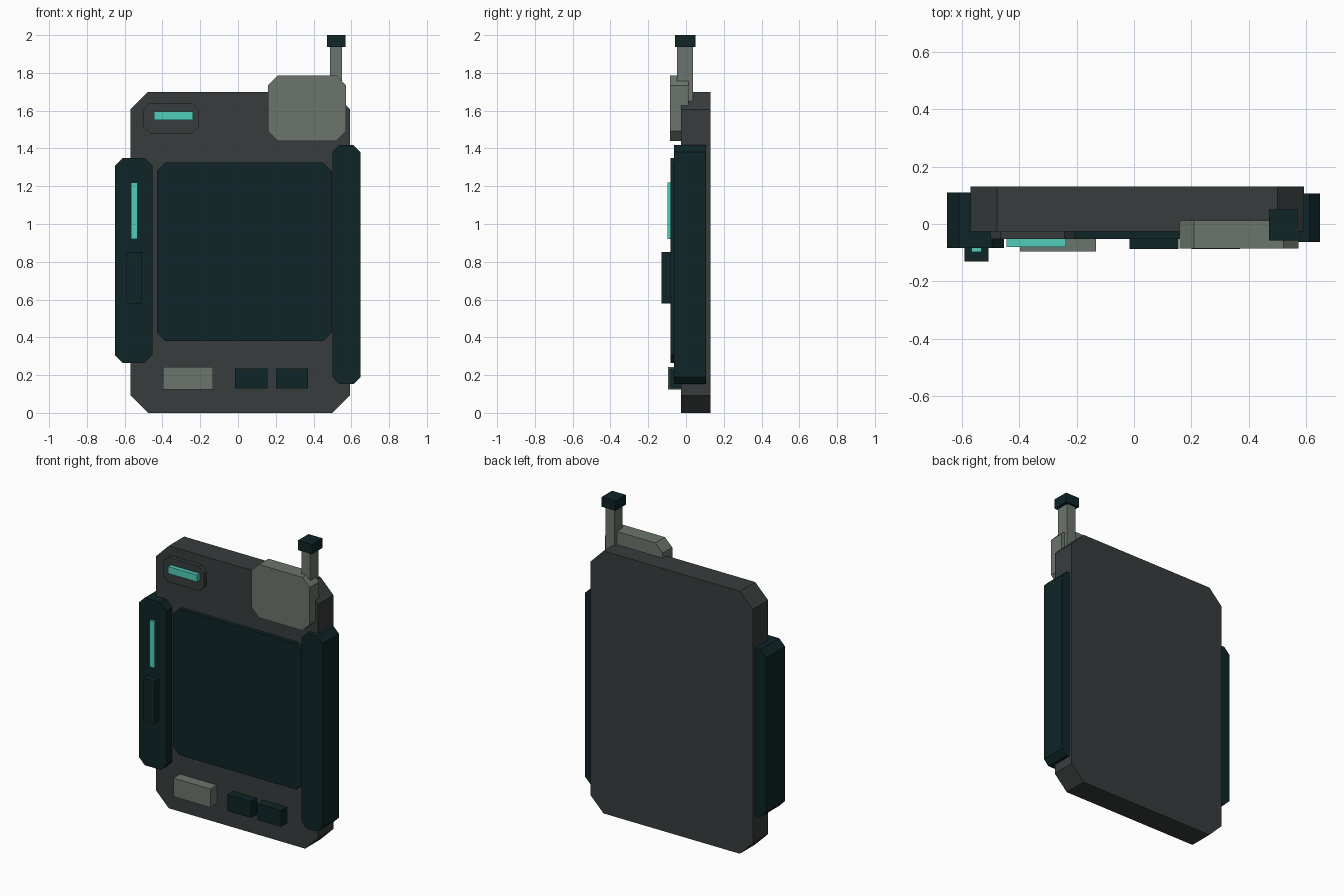
import bpy
import bmesh

if "Cube" in bpy.data.objects:
    bpy.data.objects.remove(bpy.data.objects["Cube"])


def material(name, rgb):
    m = bpy.data.materials.new(name)
    m.diffuse_color = (*rgb, 1)
    m.use_nodes = True
    m.node_tree.nodes["Principled BSDF"].inputs["Base Color"].default_value = m.diffuse_color
    return m


CHARCOAL = material("charcoal", (0.040, 0.046, 0.046))
DARK = material("dark_teal", (0.0044, 0.0180, 0.0200))
GREY = material("sage_grey", (0.150, 0.178, 0.150))
GLOW = material("bright_turquoise", (0.08, 0.62, 0.50))


def plate(name, mat, x, y, z, cut=0.0):
    """Upright slab over the x, y and z ranges; cut clips the four front corners."""
    (x0, x1), (y0, y1), (z0, z1), c = x, y, z, cut
    if c:
        outline = [(x0 + c, z0), (x1 - c, z0), (x1, z0 + c), (x1, z1 - c),
                   (x1 - c, z1), (x0 + c, z1), (x0, z1 - c), (x0, z0 + c)]
    else:
        outline = [(x0, z0), (x1, z0), (x1, z1), (x0, z1)]
    bm = bmesh.new()
    face = bm.faces.new([bm.verts.new((px, y0, pz)) for px, pz in outline])
    ext = bmesh.ops.extrude_face_region(bm, geom=[face], use_keep_orig=True)
    moved = [g for g in ext["geom"] if isinstance(g, bmesh.types.BMVert)]
    bmesh.ops.translate(bm, verts=moved, vec=(0, y1 - y0, 0))
    bmesh.ops.recalc_face_normals(bm, faces=bm.faces)
    mesh = bpy.data.meshes.new(name)
    bm.to_mesh(mesh)
    bm.free()
    mesh.materials.append(mat)
    obj = bpy.data.objects.new(name, mesh)
    bpy.context.collection.objects.link(obj)


# Main case and screen
plate("case", CHARCOAL, (-0.57, 0.593), (-0.027, 0.13), (0, 1.70), 0.093)
plate("screen", DARK, (-0.43, 0.497), (-0.053, 0.0), (0.38, 1.325), 0.045)

# Side grips
plate("left_grip", DARK, (-0.652, -0.453), (-0.083, 0.11), (0.265, 1.35), 0.042)
plate("right_grip", DARK, (0.50, 0.648), (-0.063, 0.107), (0.153, 1.417), 0.036)

# Light strip and button on the left grip
plate("grip_light", GLOW, (-0.567, -0.532), (-0.097, -0.07), (0.92, 1.22))
plate("grip_button", DARK, (-0.59, -0.508), (-0.13, -0.07), (0.578, 0.853))

# Status light on its mount
plate("light_mount", CHARCOAL, (-0.50, -0.207), (-0.053, 0.0), (1.48, 1.64), 0.035)
plate("status_light", GLOW, (-0.445, -0.237), (-0.08, -0.04), (1.55, 1.595))

# Antenna
plate("antenna_base", GREY, (0.158, 0.573), (-0.085, 0.013), (1.44, 1.785), 0.052)
plate("antenna_stem", GREY, (0.487, 0.55), (-0.047, 0.037), (1.62, 1.95))
plate("antenna_cap", DARK, (0.47, 0.57), (-0.057, 0.05), (1.937, 2.0))

# Buttons below the screen
plate("wide_button", GREY, (-0.397, -0.132), (-0.095, 0.0), (0.123, 0.243))
for i, x in enumerate((-0.015, 0.20)):
    plate(f"small_button_{i + 1}", DARK, (x, x + 0.17), (-0.088, 0.0), (0.13, 0.235))
